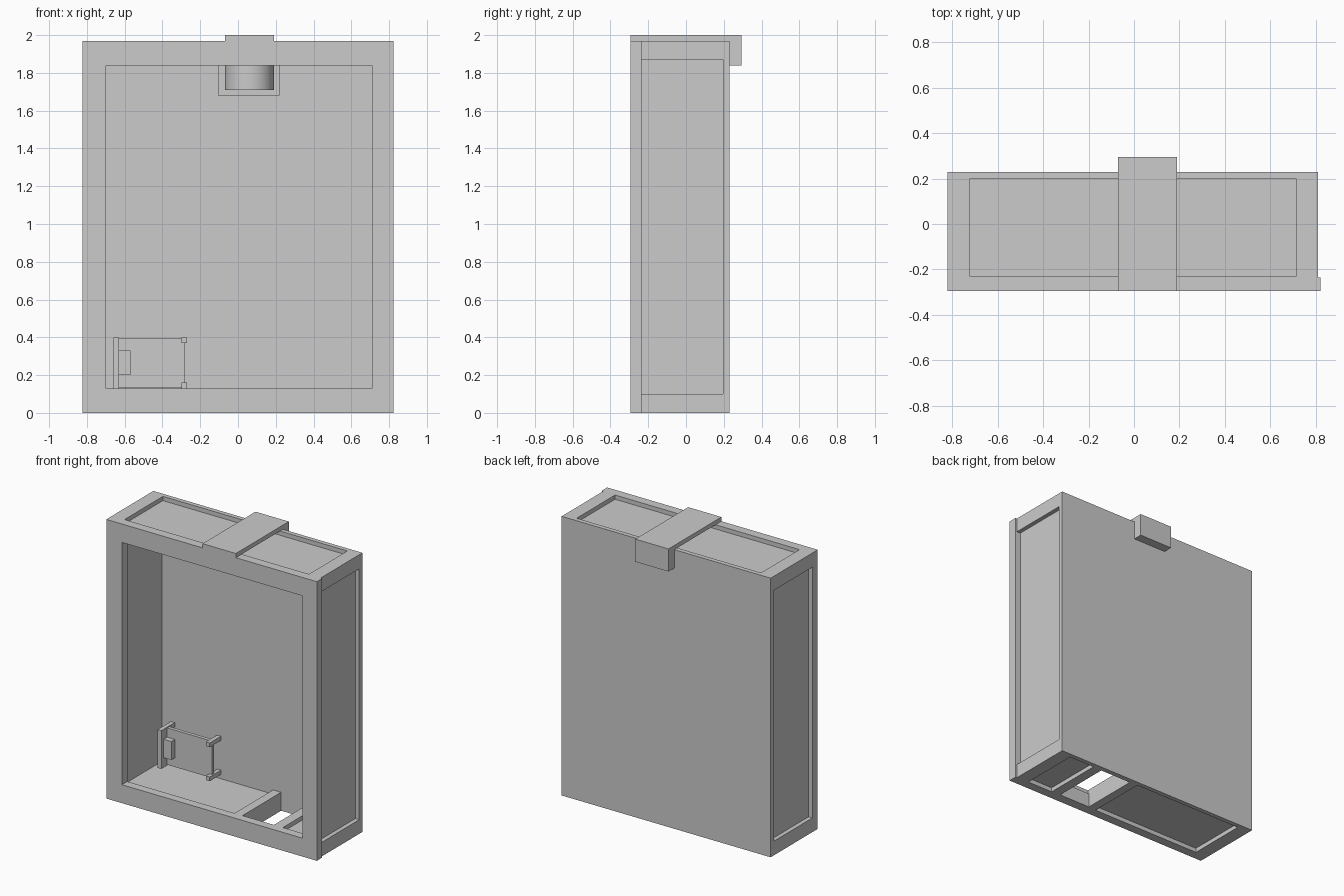
import bpy, bmesh, math

if "Cube" in bpy.data.objects:
    bpy.data.objects.remove(bpy.data.objects["Cube"])


def box(name, x, y, z):
    """Axis-aligned box from (min, max) ranges."""
    bm = bmesh.new()
    bmesh.ops.create_cube(bm, size=1)
    for v in bm.verts:
        v.co = [(a + b) / 2 + c * (b - a) for c, (a, b) in zip(v.co, (x, y, z))]
    me = bpy.data.meshes.new(name)
    bm.to_mesh(me)
    bm.free()
    ob = bpy.data.objects.new(name, me)
    bpy.context.collection.objects.link(ob)
    return ob


def carve(ob, ranges):
    """Subtract boxes from an object and discard the cutters."""
    bpy.context.view_layer.objects.active = ob
    for r in ranges:
        cutter = box("cutter", *r)
        cutter.hide_render = True
        m = ob.modifiers.new("cut", 'BOOLEAN')
        m.operation, m.solver, m.object = 'DIFFERENCE', 'EXACT', cutter
        bpy.ops.object.modifier_apply(modifier=m.name)
        bpy.data.objects.remove(cutter)


FRONT, SEAM, INNER, BACK = -0.295, -0.235, 0.195, 0.23
TOP, DEPTH = 1.97, 0.03
inset_y = (-0.23, INNER + 0.003)

# Hollow case with inset panels on the sides, top and bottom
case = box("case", (-0.822, 0.81), (SEAM, BACK), (0, TOP))
carve(case, [
    ((-0.73, 0.735), (-0.4, INNER), (0.10, 1.87)),
    ((-1, -0.822 + DEPTH), (-0.4, INNER), (0.10, 1.87)),
    ((0.81 - DEPTH, 1), (-0.4, INNER), (0.10, 1.87)),
    ((-0.725, 0.715), inset_y, (TOP - DEPTH, 2.1)),
    ((-0.725, 0.137), inset_y, (-0.1, DEPTH)),
    ((0.515, 0.715), inset_y, (-0.1, DEPTH)),
    ((0.20, 0.445), (-0.225, INNER), (-0.1, 0.2)),
])

# Front frame around the opening
frame = box("front_frame", (-0.822, 0.822), (FRONT, SEAM), (0, TOP))
carve(frame, [((-0.70, 0.71), (-0.4, 0), (0.13, 1.84))])

# Raised rims either side of the floor opening
for side, xr in (("left", (0.137, 0.20)), ("right", (0.445, 0.515))):
    box("floor_rim_" + side, xr, (SEAM, INNER), (0.09, 0.13))

# Strap over the top with a hook down the back
strap_x = (-0.07, 0.19)
box("top_strap", strap_x, (FRONT, 0.295), (TOP, 2.0))
box("back_hook", strap_x, (BACK, 0.295), (1.84, TOP))

# Round housing and its backing plate under the ceiling
box("housing_plate", (-0.105, 0.22), (0.15, INNER), (1.68, 1.87))
bpy.ops.mesh.primitive_cylinder_add(vertices=48, radius=0.13, depth=0.16,
                                    location=(0.06, 0.09, 1.79))
bpy.context.object.name = "round_housing"
bpy.ops.object.shade_smooth_by_angle(angle=math.radians(35))

# Small board on stand-offs in the lower left corner
box("board", (-0.63, -0.28), (0.11, 0.135), (0.135, 0.395))
box("board_block", (-0.63, -0.57), (0.07, 0.11), (0.20, 0.33))
box("board_end_bar", (-0.66, -0.63), (0.045, 0.12), (0.13, 0.40))
for level, zr in (("lower", (0.13, 0.16)), ("upper", (0.37, 0.40))):
    box("standoff_left_" + level, (-0.66, -0.63), (0.12, INNER), zr)
    box("standoff_right_" + level, (-0.30, -0.27), (0.07, INNER), zr)
